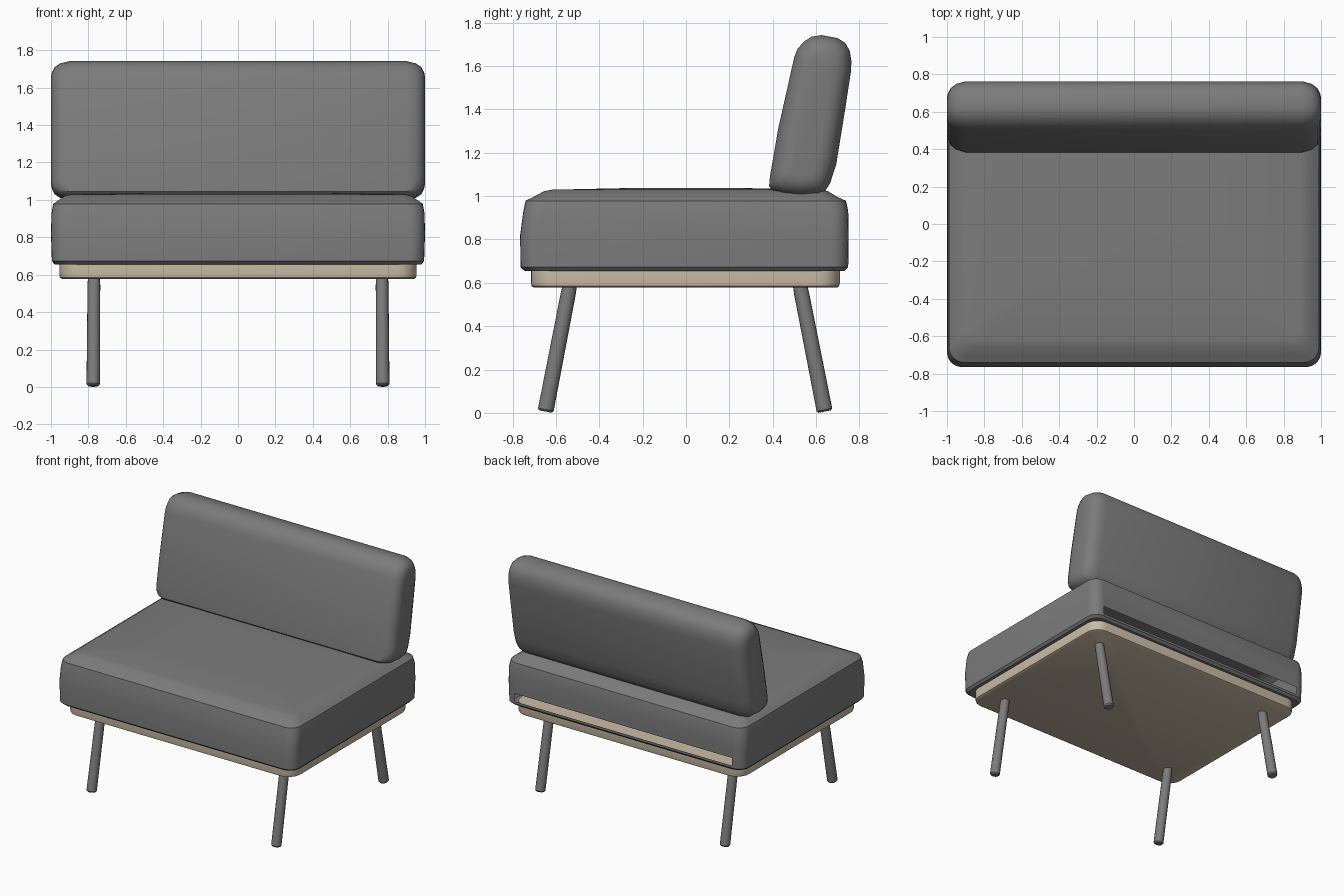
import bpy, bmesh, math
from mathutils import Vector

if "Cube" in bpy.data.objects:
    bpy.data.objects.remove(bpy.data.objects["Cube"])


def material(name, color):
    m = bpy.data.materials.new(name)
    m.diffuse_color = (*color, 1)
    m.use_nodes = True
    m.node_tree.nodes["Principled BSDF"].inputs["Base Color"].default_value = m.diffuse_color
    return m


GREY = material("grey fabric", (0.2, 0.2, 0.2))
BEIGE = material("beige wood", (0.60, 0.51, 0.39))


def rounded_rect(hx, y0, y1, z, r, n=6):
    """Horizontal ring with rounded corners."""
    pts = []
    corners = [(hx - r, y1 - r), (-hx + r, y1 - r), (-hx + r, y0 + r), (hx - r, y0 + r)]
    for k, (cx, cy) in enumerate(corners):
        for i in range(n + 1):
            a = math.pi / 2 * (k + i / n)
            pts.append((cx + r * math.cos(a), cy + r * math.sin(a), z))
    return pts


def loft(rings, cap_start=True, cap_end=True):
    bm = bmesh.new()
    vs = [[bm.verts.new(p) for p in ring] for ring in rings]
    n = len(rings[0])
    for a, b in zip(vs, vs[1:]):
        for i in range(n):
            j = (i + 1) % n
            bm.faces.new((a[i], a[j], b[j], b[i]))
    if cap_start:
        bm.faces.new(vs[0][::-1])
    if cap_end:
        bm.faces.new(vs[-1])
    bmesh.ops.recalc_face_normals(bm, faces=bm.faces[:])
    return bm


def finish(bm, name, mat, angle=35):
    me = bpy.data.meshes.new(name)
    bm.to_mesh(me)
    bm.free()
    me.materials.append(mat)
    ob = bpy.data.objects.new(name, me)
    bpy.context.collection.objects.link(ob)
    bpy.ops.object.select_all(action='DESELECT')
    ob.select_set(True)
    bpy.context.view_layer.objects.active = ob
    bpy.ops.object.shade_smooth_by_angle(angle=math.radians(angle))
    return ob


# Seat cushion: cover that is open underneath, where the board closes it
bm = loft([
    rounded_rect(0.930, -0.690, 0.685, 0.655, 0.08),
    rounded_rect(0.980, -0.745, 0.730, 0.655, 0.08),
    rounded_rect(0.995, -0.763, 0.748, 0.672, 0.08),
    rounded_rect(1.000, -0.765, 0.750, 0.820, 0.08),
    rounded_rect(0.997, -0.750, 0.748, 0.930, 0.08),
    rounded_rect(0.988, -0.740, 0.738, 0.978, 0.08),
    rounded_rect(0.965, -0.705, 0.700, 0.995, 0.07),
    rounded_rect(0.925, -0.655, 0.655, 1.022, 0.06),
    rounded_rect(0.890, -0.620, 0.620, 1.029, 0.06),
    rounded_rect(0.500, -0.300, 0.300, 1.036, 0.06),
], cap_start=False)


# Long slot in the back wall of the cushion
def back_wall():
    return [f for f in bm.faces if f.normal.y > 0.98 and f.calc_center_median().y > 0.7
            and 0.67 < f.calc_center_median().z < 0.82]


for co, no in [((0, 0, 0.69), (0, 0, 1)), ((0, 0, 0.75), (0, 0, 1)),
               ((-0.91, 0, 0), (1, 0, 0)), ((0.91, 0, 0), (1, 0, 0))]:
    bm.normal_update()
    fs = back_wall()
    geom = fs + list({e for f in fs for e in f.edges}) + list({v for f in fs for v in f.verts})
    bmesh.ops.bisect_plane(bm, geom=geom, plane_co=co, plane_no=no, dist=1e-5)
bm.normal_update()
hole = [f for f in back_wall() if 0.69 < f.calc_center_median().z < 0.75
        and abs(f.calc_center_median().x) < 0.9]
bmesh.ops.delete(bm, geom=hole, context='FACES')
finish(bm, "seat_cushion", GREY)

# Seat board
finish(loft([
    rounded_rect(0.940, -0.700, 0.695, 0.578, 0.09),
    rounded_rect(0.952, -0.712, 0.706, 0.584, 0.10),
    rounded_rect(0.955, -0.715, 0.710, 0.600, 0.10),
    rounded_rect(0.955, -0.715, 0.710, 0.660, 0.10),
]), "seat_board", BEIGE)

# Backrest: leaning side profile (y, z) swept along x with rounded ends
profile = [(.383, 1.045), (.387, 1.09), (.425, 1.31), (.499, 1.64), (.515, 1.68), (.545, 1.713),
           (.58, 1.735), (.625, 1.742), (.70, 1.728), (.735, 1.705), (.755, 1.67), (.763, 1.62),
           (.760, 1.57), (.734, 1.40), (.693, 1.147), (.665, 1.06), (.645, 1.027), (.615, 1.007),
           (.527, 0.998), (.443, 1.008), (.40, 1.025)]


def back_ring(x, d):
    ring = []
    for y, z in profile:
        mid = 0.525 + (z - 1.02) * 0.155
        z2 = 1.37 + (z - 1.37) * (1 - d / 0.37)
        mid2 = 0.525 + (z2 - 1.02) * 0.155
        ring.append((x, mid2 + (y - mid) * (1 - d / 0.14), z2))
    return ring


ends = [(1.0, 0.085), (0.995, 0.06), (0.98, 0.032), (0.95, 0.012), (0.90, 0.0)]
finish(loft([back_ring(-x, d) for x, d in ends] + [back_ring(x, d) for x, d in reversed(ends)]),
       "backrest", GREY)

# Four splayed round legs
for side, sx in (("left", -1), ("right", 1)):
    for end, y_top, y_foot in (("front", -0.532, -0.648), ("back", 0.522, 0.640)):
        top, foot = Vector((sx * 0.770, y_top, 0.60)), Vector((sx * 0.774, y_foot, 0.0))
        rings = []
        for t, r in ((0, 0.028), (0.015, 0.036), (0.9, 0.034), (1, 0.031)):
            c = foot.lerp(top, t)
            tilt = (top.y - foot.y) / 0.6
            rings.append([(c.x + r * math.cos(a), c.y + r * math.sin(a),
                           max(0.0, c.z + 0.006 - tilt * r * math.sin(a)))
                          for a in (math.tau * i / 16 for i in range(16))])
        finish(loft(rings), f"{end}_{side}_leg", GREY)
